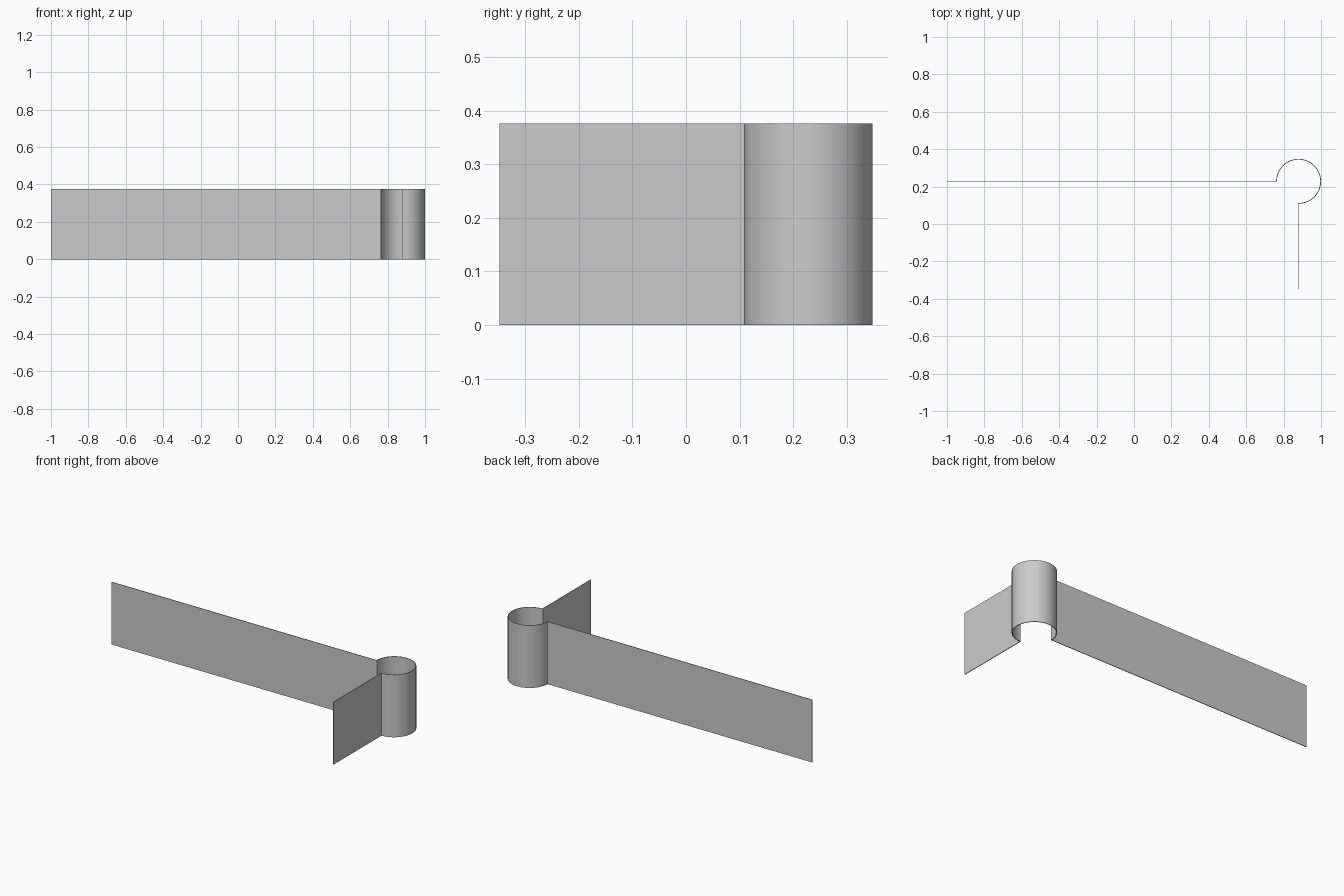
import bpy
import bmesh
import math

cube = bpy.data.objects.get("Cube")
if cube:
    bpy.data.objects.remove(cube, do_unlink=True)

HEIGHT = 0.376
THICK = 0.004
RADIUS = 0.12          # outer radius of the round column
CX, CY = 0.88, 0.228   # column centre

# Plain grey wall colour
grey = bpy.data.materials.new("wall grey")
grey.use_nodes = True
colour = (0.6, 0.6, 0.6, 1)
grey.diffuse_color = colour
grey.node_tree.nodes["Principled BSDF"].inputs["Base Color"].default_value = colour


def wall(name, path, smooth=False):
    """Extrude a plan path upward and give it a thin wall thickness."""
    bm = bmesh.new()
    low = [bm.verts.new((x, y, 0)) for x, y in path]
    high = [bm.verts.new((x, y, HEIGHT)) for x, y in path]
    for i in range(len(path) - 1):
        bm.faces.new((low[i], low[i + 1], high[i + 1], high[i]))
    mesh = bpy.data.meshes.new(name)
    bm.to_mesh(mesh)
    bm.free()
    mesh.materials.append(grey)
    obj = bpy.data.objects.new(name, mesh)
    bpy.context.collection.objects.link(obj)
    solid = obj.modifiers.new("thickness", "SOLIDIFY")
    solid.thickness = THICK
    solid.offset = 0
    bpy.ops.object.select_all(action="DESELECT")
    obj.select_set(True)
    bpy.context.view_layer.objects.active = obj
    bpy.ops.object.modifier_apply(modifier=solid.name)
    if smooth:
        bpy.ops.object.shade_smooth_by_angle(angle=math.radians(30))
    return obj


# Three-quarter round column, open toward the inner corner
mid = RADIUS - THICK / 2
steps = 48
angles = [-math.pi / 2 + 1.5 * math.pi * i / steps for i in range(steps + 1)]
wall("round_column",
     [(CX + mid * math.cos(a), CY + mid * math.sin(a)) for a in angles], True)

# Long wall running to the right and short wall running forward
wall("long_wall", [(-1, CY), (CX - mid, CY)])
wall("short_wall", [(CX - THICK / 2, -0.348), (CX - THICK / 2, CY - mid)])
